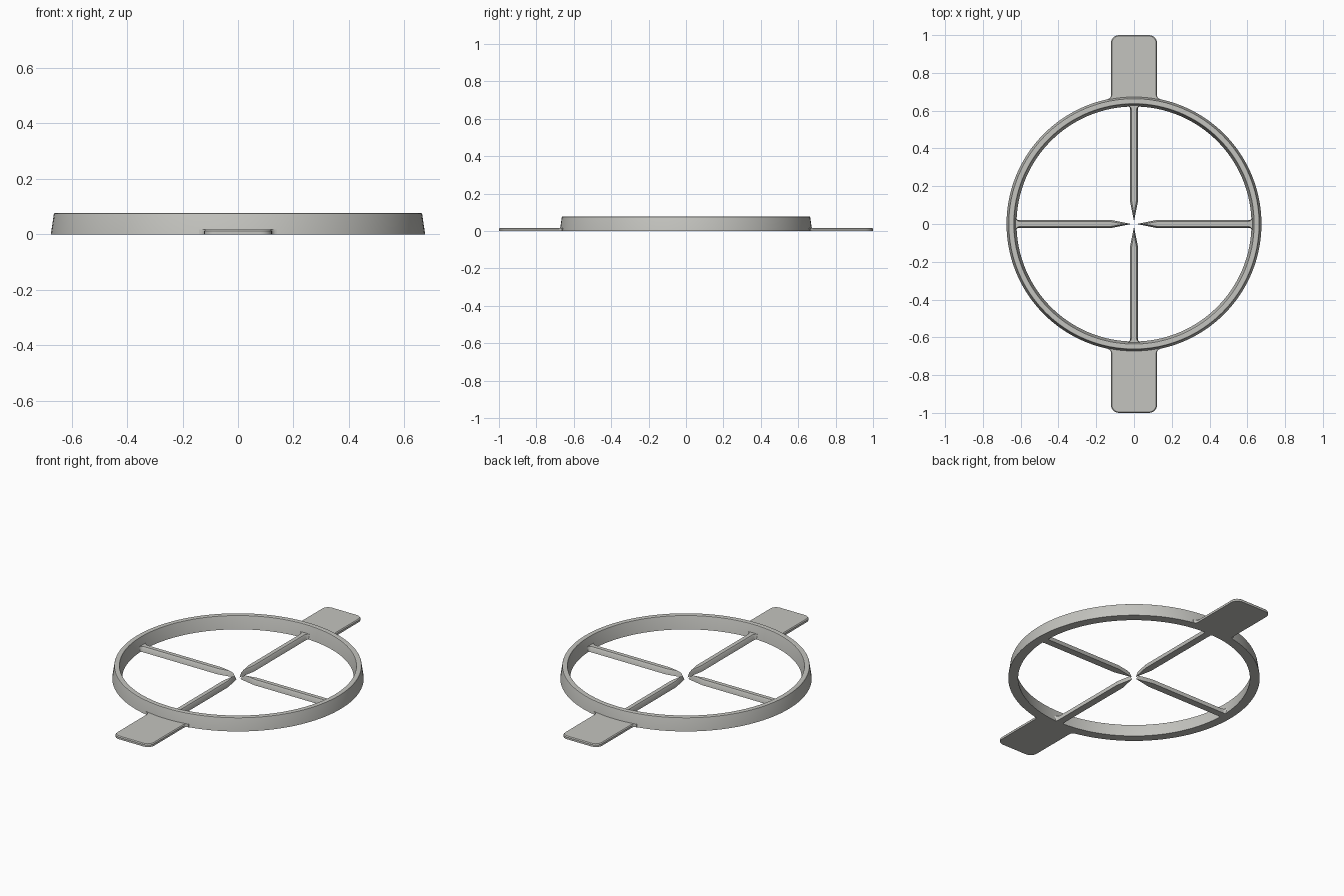
import bpy, bmesh, math
from mathutils import Matrix

if "Cube" in bpy.data.objects:
    bpy.data.objects.remove(bpy.data.objects["Cube"])

grey = bpy.data.materials.new("warm grey")
grey.diffuse_color = (0.55, 0.55, 0.52, 1)
grey.use_nodes = True
grey.node_tree.nodes["Principled BSDF"].inputs["Base Color"].default_value = grey.diffuse_color


def finish(bm, name, angle=0.0):
    """Turn the bmesh into a smooth-by-angle object, rotated about z."""
    bmesh.ops.rotate(bm, verts=bm.verts, cent=(0, 0, 0), matrix=Matrix.Rotation(angle, 3, 'Z'))
    bmesh.ops.recalc_face_normals(bm, faces=bm.faces)
    mesh = bpy.data.meshes.new(name)
    bm.to_mesh(mesh)
    bm.free()
    mesh.materials.append(grey)
    obj = bpy.data.objects.new(name, mesh)
    bpy.context.collection.objects.link(obj)
    bpy.ops.object.select_all(action='DESELECT')
    obj.select_set(True)
    bpy.context.view_layer.objects.active = obj
    bpy.ops.object.shade_smooth_by_angle(angle=math.radians(30))


def bridge(bm, a, b):
    for i in range(len(a)):
        j = (i + 1) % len(a)
        bm.faces.new((a[i], a[j], b[j], b[i]))


def arc(cx, cy, r, start, end, n=6):
    return [(cx + r * math.cos(math.radians(start + (end - start) * i / n)),
             cy + r * math.sin(math.radians(start + (end - start) * i / n))) for i in range(n + 1)]


def slab(name, outline, levels, angle):
    """Loft an inset outline through (height, inset) levels, capped at both ends."""
    bm = bmesh.new()
    loops = []
    for z, inset in levels:
        half = outline(inset)
        pts = half + [(x, -y) for x, y in reversed(half) if y > 1e-6]
        loops.append([bm.verts.new((x, y, z)) for x, y in pts])
    bm.faces.new(loops[0])
    bm.faces.new(loops[-1])
    for a, b in zip(loops, loops[1:]):
        bridge(bm, a, b)
    finish(bm, name, angle)


def spoke_outline(d):
    # pointed inner tip, straight bar, flared root buried in the ring
    w, f = 0.021 - d, 0.018 + d
    return [(0.015 + 4 * d, 0), (0.12, w)] + arc(0.627 - f, w + f, f, -90, 0) + [(0.645, w + f)]


def tab_outline(d):
    # flared root, straight sides, rounded outer corners
    w, f, c = 0.122 - d, 0.018 + d, 0.042 - d
    return ([(0.648, w + f)] + arc(0.662 + f, w + f, f, 180, 270)
            + arc(1 - d - c, w - c, c, 90, 0))


# Tapered ring with softened top edges
profile = [(0.675, 0), (0.6645, 0.071), (0.663, 0.0755), (0.659, 0.078),
           (0.640, 0.078), (0.636, 0.0755), (0.6345, 0.071), (0.622, 0)]
bm = bmesh.new()
N = 128
rings = [[bm.verts.new((r * math.cos(2 * math.pi * i / N), r * math.sin(2 * math.pi * i / N), z))
          for i in range(N)] for r, z in profile]
for k in range(len(rings)):
    bridge(bm, rings[k], rings[(k + 1) % len(rings)])
finish(bm, "ring")

# Four pointed spokes
for k, side in enumerate(("right", "back", "left", "front")):
    slab("spoke_" + side, spoke_outline, [(0, 0), (0.023, 0.004), (0.03, 0.009)], k * math.pi / 2)

# Two flat handle tabs
for side, a in (("back", math.pi / 2), ("front", -math.pi / 2)):
    slab("tab_" + side, tab_outline, [(0, 0), (0.012, 0.0), (0.017, 0.005)], a)
